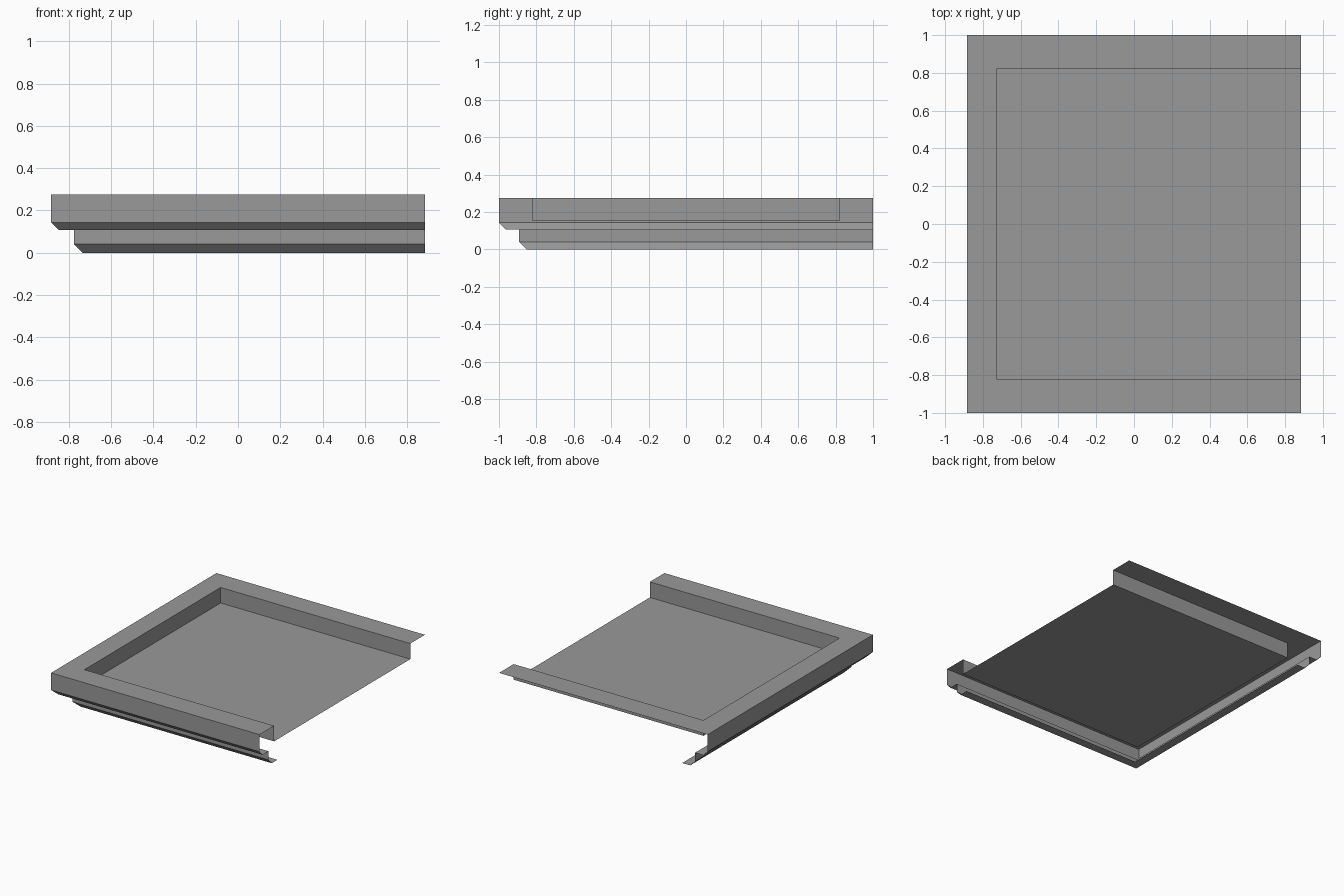
import bpy
import bmesh

cube = bpy.data.objects.get("Cube")
if cube:
    bpy.data.objects.remove(cube, do_unlink=True)

X, Y = 0.883, 1.0
FLOOR, TOP = 0.156, 0.275
RIM_X, RIM_Y = 0.159, 0.176   # rim widths at the side and at the front and back

grey = bpy.data.materials.new("plain grey")
grey.use_nodes = True
colour = (0.32, 0.32, 0.32, 1)
grey.diffuse_color = colour
grey.node_tree.nodes["Principled BSDF"].inputs["Base Color"].default_value = colour


def skin(name, rows):
    """Bridge successive rows of points with flat quads."""
    bm = bmesh.new()
    lines = [[bm.verts.new(p) for p in row] for row in rows]
    for a, b in zip(lines, lines[1:]):
        for i in range(len(a) - 1):
            bm.faces.new((a[i], a[i + 1], b[i + 1], b[i]))
    mesh = bpy.data.meshes.new(name)
    bm.to_mesh(mesh)
    bm.free()
    mesh.materials.append(grey)
    obj = bpy.data.objects.new(name, mesh)
    bpy.context.collection.objects.link(obj)


def corner_row(inset, z):
    """L-shaped line along the side and the front, mitred at the corner."""
    return [(-X + inset, Y, z), (-X + inset, -Y + inset, z), (X, -Y + inset, z)]


def tray_row(dx, dy, z):
    """U-shaped line, open on the +x end."""
    return [(X, Y - dy, z), (-X + dx, Y - dy, z),
            (-X + dx, -Y + dy, z), (X, -Y + dy, z)]


# Stepped cornice: fascia, chamfer, soffit, lower fascia, chamfer, bottom lip
profile = [(0, TOP), (0, 0.144), (0.036, 0.107), (0.107, 0.107),
           (0.107, 0.041), (0.147, 0), (0.215, 0)]
skin("cornice", [corner_row(d, z) for d, z in profile])

# Parapet: flat rim and upright inner wall
skin("parapet", [tray_row(0, 0, TOP), tray_row(RIM_X, RIM_Y, TOP),
                 tray_row(RIM_X, RIM_Y, FLOOR)])

# Recessed roof floor
skin("roof_floor", [[(x, y, FLOOR) for x in (-X + RIM_X, X)]
                    for y in (-Y + RIM_Y, Y - RIM_Y)])
